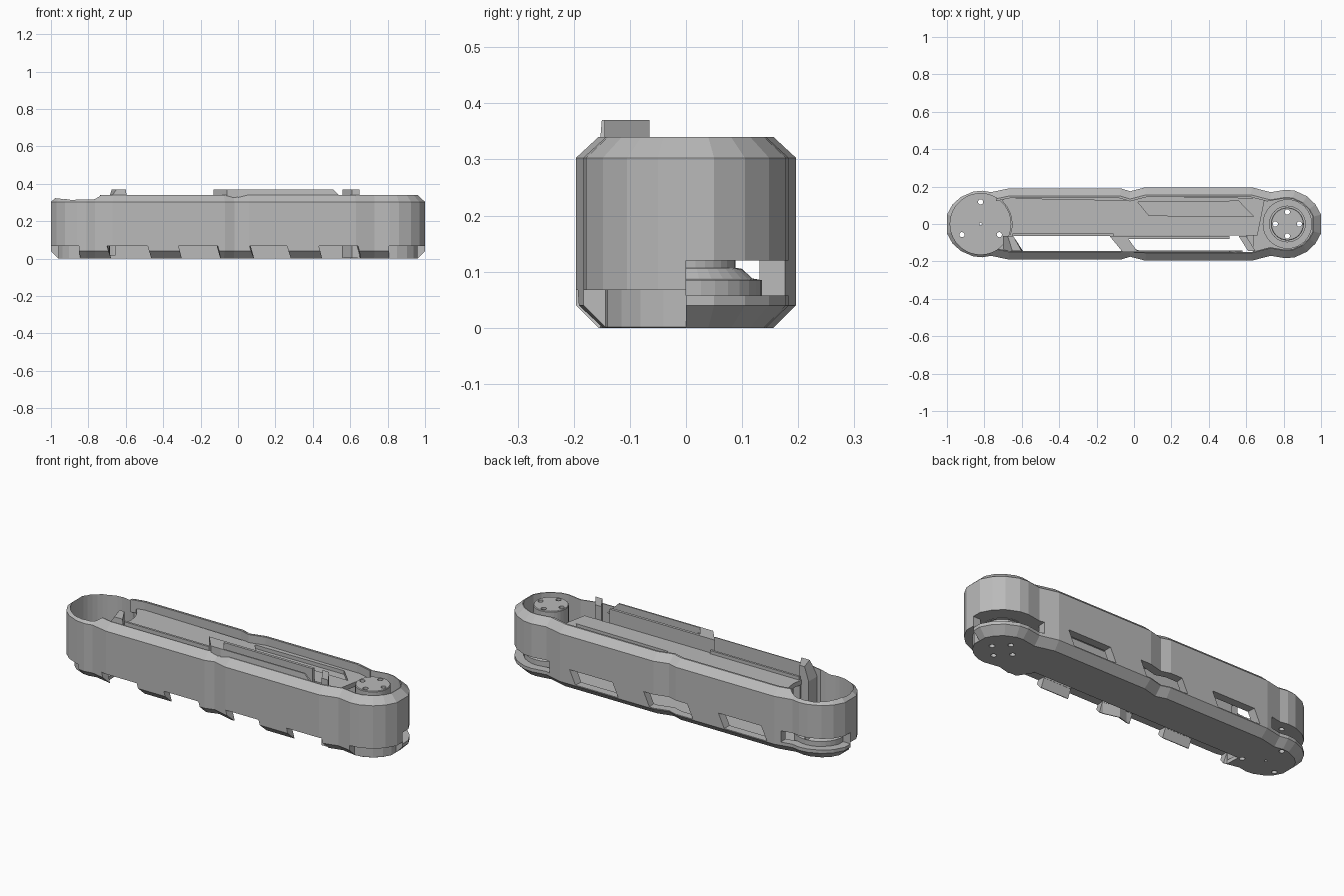
import bpy, bmesh, math
from mathutils import Vector

if "Cube" in bpy.data.objects:
    bpy.data.objects.remove(bpy.data.objects["Cube"])

grey = bpy.data.materials.new("matte_grey")
grey.diffuse_color = (0.49, 0.49, 0.49, 1)
grey.use_nodes = True
grey.node_tree.nodes["Principled BSDF"].inputs["Base Color"].default_value = grey.diffuse_color

# Half outline of the link, left tip to right tip
HALF = [(-1, 0), (-1, .05), (-.97, .105), (-.925, .145), (-.86, .173), (-.81, .178), (-.765, .17),
        (-.67, .19), (-.07, .19), (-.02, .175), (.06, .196), (.63, .196), (.73, .17), (.81, .183),
        (.86, .178), (.925, .148), (.97, .105), (1, .05), (1, 0)]
OUTLINE = [Vector(p) for p in HALF] + [Vector((x, -y)) for x, y in HALF[-2:0:-1]]


def offset(d):
    """Outline moved inwards by d, with mitred corners."""
    out, n = [], len(OUTLINE)
    for i, p in enumerate(OUTLINE):
        a = (p - OUTLINE[i - 1]).normalized()
        b = (OUTLINE[(i + 1) % n] - p).normalized()
        na, nb = Vector((a.y, -a.x)), Vector((b.y, -b.x))
        m = (na + nb).normalized()
        out.append(p + m * d / max(m.dot(na), .5))
    return out


def path(x0, x1, d, side):
    """Part of the offset outline between two x positions on one side."""
    base, moved = OUTLINE[:len(HALF)], offset(d)[:len(HALF)]
    pts = []
    for i in range(len(base) - 1):
        a, b = base[i], base[i + 1]
        lo, hi = max(x0, a.x), min(x1, b.x)
        if b.x - a.x < 1e-6:
            if x0 <= a.x <= x1:
                pts += [moved[i], moved[i + 1]]
        elif lo < hi:
            pts += [moved[i].lerp(moved[i + 1], (v - a.x) / (b.x - a.x)) for v in (lo, hi)]
    clean = [pts[0]]
    for p in pts[1:]:
        if (p - clean[-1]).length > 1e-4:
            clean.append(p)
    return [Vector((p.x, p.y * side)) for p in clean]


def rings_mesh(name, rings):
    """Closed solid through a stack of equal rings [(points, z), ...]."""
    bm = bmesh.new()
    loops = [[bm.verts.new((p[0], p[1], z)) for p in pts] for pts, z in rings]
    n = len(loops[0])
    for lo, hi in zip(loops, loops[1:]):
        for i in range(n):
            j = (i + 1) % n
            bm.faces.new((lo[i], lo[j], hi[j], hi[i]))
    bm.faces.new(loops[0][::-1])
    bm.faces.new(loops[-1])
    bmesh.ops.recalc_face_normals(bm, faces=bm.faces)
    me = bpy.data.meshes.new(name)
    bm.to_mesh(me)
    bm.free()
    me.materials.append(grey)
    ob = bpy.data.objects.new(name, me)
    bpy.context.collection.objects.link(ob)
    return ob


def prism(name, pts, z0, z1):
    return rings_mesh(name, [(pts, z0), (pts, z1)])


def band(name, x0, x1, d0, d1, z0, z1, side, slant=0):
    """Strip that follows the outline between two offsets."""
    pts = path(x0, x1, d0, side) + path(x0, x1, d1, side)[::-1]
    low = [(p.x + slant, p.y) for p in pts]
    return rings_mesh(name, [(low, z0), (pts, z1)])


def circle(cx, cy, r, n=32):
    return [(cx + r * math.cos(2 * math.pi * i / n), cy + r * math.sin(2 * math.pi * i / n)) for i in range(n)]


def cut(ob, cutters):
    bpy.context.view_layer.objects.active = ob
    for c in cutters:
        c.hide_render = True
        m = ob.modifiers.new("cut", 'BOOLEAN')
        m.operation, m.solver, m.object = 'DIFFERENCE', 'EXACT', c
        bpy.ops.object.modifier_apply(modifier=m.name)


# Hollow shell with chamfered top and bottom edges
shell = rings_mesh("shell", [(offset(.04), 0), (OUTLINE, .04), (OUTLINE, .303), (offset(.04), .34),
                             (offset(.045), .34), (offset(.045), .02)])

cutters = []
# Open channel in the floor along the front wall
channel = [(.6, -.062), (-.7, -.062)] + path(-.7, .65, .044, -1)
cutters.append(prism("channel_cutter", channel, -.1, .06))
# Front bottom recesses, leaving five hanging chamfered tabs
edges = [-1, -.85, -.7, -.483, -.318, -.108, .062, .262, .432, .642, .807, 1]
for i in range(0, 12, 2):
    end = i in (0, 10)
    cutters.append(band("recess_cutter", edges[i], edges[i + 1], -.06, .039 if end else .056, -.02, .067, -1,
                        0 if end else .025))
# Back windows
for x in (-.45, 0, .45):
    cutters.append(band("window_cutter", x - .14, x + .12, -.05, .08, .045, .12, 1, -.035))
# Open slots around the back of both ends
for x0, x1 in ((.705, 1), (-1, -.705)):
    cutters.append(band("slot_cutter", x0, x1, -.05, .08, .058, .12, 1))
# Round pocket widening the left rim
cutters.append(prism("pocket_cutter", circle(-.82, 0, .163, 40), .13, .5))
# Bolt holes
holes = [prism("hole_cutter", circle(.82 + dx, dy, .014, 12), -.05, .5)
         for dx, dy in ((.064, 0), (-.064, 0), (0, .064), (0, -.064))]
holes += [prism("hole_cutter", circle(x, y, r, 12), -.05, .5)
          for x, y, r in ((-.92, -.057, .014), (-.72, -.057, .014), (-.82, .118, .014), (-.82, 0, .007))]
cut(shell, cutters + holes)

# End pocket floors
left_pad = prism("left_pocket_floor", circle(-.82, 0, .164, 40), .122, .14)
right_pts = path(.64, 1, .04, 1) + path(.64, 1, .04, -1)[::-1][1:]
right_pad = prism("right_pocket_floor", right_pts, .122, .14)

# Joint hub on the right, flanges below both pockets
hub = rings_mesh("joint_hub", [(circle(.82, 0, .098), .12), (circle(.82, 0, .098), .2), (circle(.82, 0, .088), .2),
                               (circle(.82, 0, .088), .335), (circle(.82, 0, .085), .339)])
collar = prism("hub_collar", circle(.82, 0, .132), .13, .17)
flanges = [rings_mesh(n + "_flange", [(circle(x, 0, .135), .01), (circle(x, 0, .135), .085), (circle(x, 0, .118), .088),
                                      (circle(x, 0, .1), .105), (circle(x, 0, .088), .107), (circle(x, 0, .088), .125)])
           for n, x in (("left", -.82), ("right", .82))]
for ob in [left_pad, right_pad, hub, collar] + flanges:
    cut(ob, holes)

# Inner deck with a curved left end, a sunken panel and a wall down to the floor
arc = [(-.82 + .168 * math.cos(a), .168 * math.sin(a)) for a in (-.33, -.15, 0, .2, .4, .6, .8)]
deck = prism("inner_deck", [(-.1, -.062), (-.66, -.062)] + arc + [(-.7, .139), (-.02, .126), (.06, .145), (.7, .139),
                                                               (.66, -.062)], .27, .295)
panel_cut = prism("panel_cutter", [(.02, .118), (.56, .122), (.64, .04), (.08, .045)], .275, .4)
cut(deck, [panel_cut])
prism("channel_wall", [(-.655, -.062), (.64, -.062), (.64, -.054), (-.655, -.054)], .001, .28)
prism("deck_lip", [(-.65, -.064), (-.11, -.064), (-.11, -.052), (-.65, -.052)], .28, .313)

# Rail along the inside of the back wall
band("back_rail", -.74, .72, .04, .052, .27, .339, 1)

# Raised clips and frame bars on the front side
rings_mesh("left_cap", [([(-.7, -.065), (-.645, -.065), (-.59, -.15), (-.7, -.15)], .07),
                        ([(-.7, -.065), (-.645, -.065), (-.59, -.15), (-.7, -.15)], .295),
                        ([(-.675, -.065), (-.645, -.065), (-.6, -.145), (-.65, -.145)], .37)])
prism("middle_cap", [(-.13, -.065), (-.04, -.065), (.02, -.15), (-.06, -.15)], .23, .37)
prism("right_cap", [(.56, -.065), (.6, -.065), (.65, -.145), (.61, -.145)], .002, .37)
prism("inner_frame_bar", [(-.06, -.065), (.51, -.065), (.51, -.08), (-.04, -.08)], .25, .37)
rings_mesh("outer_frame_bar", [([(.0, -.142), (.58, -.142), (.58, -.156), (.0, -.156)], .3),
                               ([(.0, -.142), (.51, -.142), (.51, -.15), (.0, -.15)], .37)])

# Remove helpers
for c in cutters + holes + [panel_cut]:
    bpy.data.objects.remove(c)
